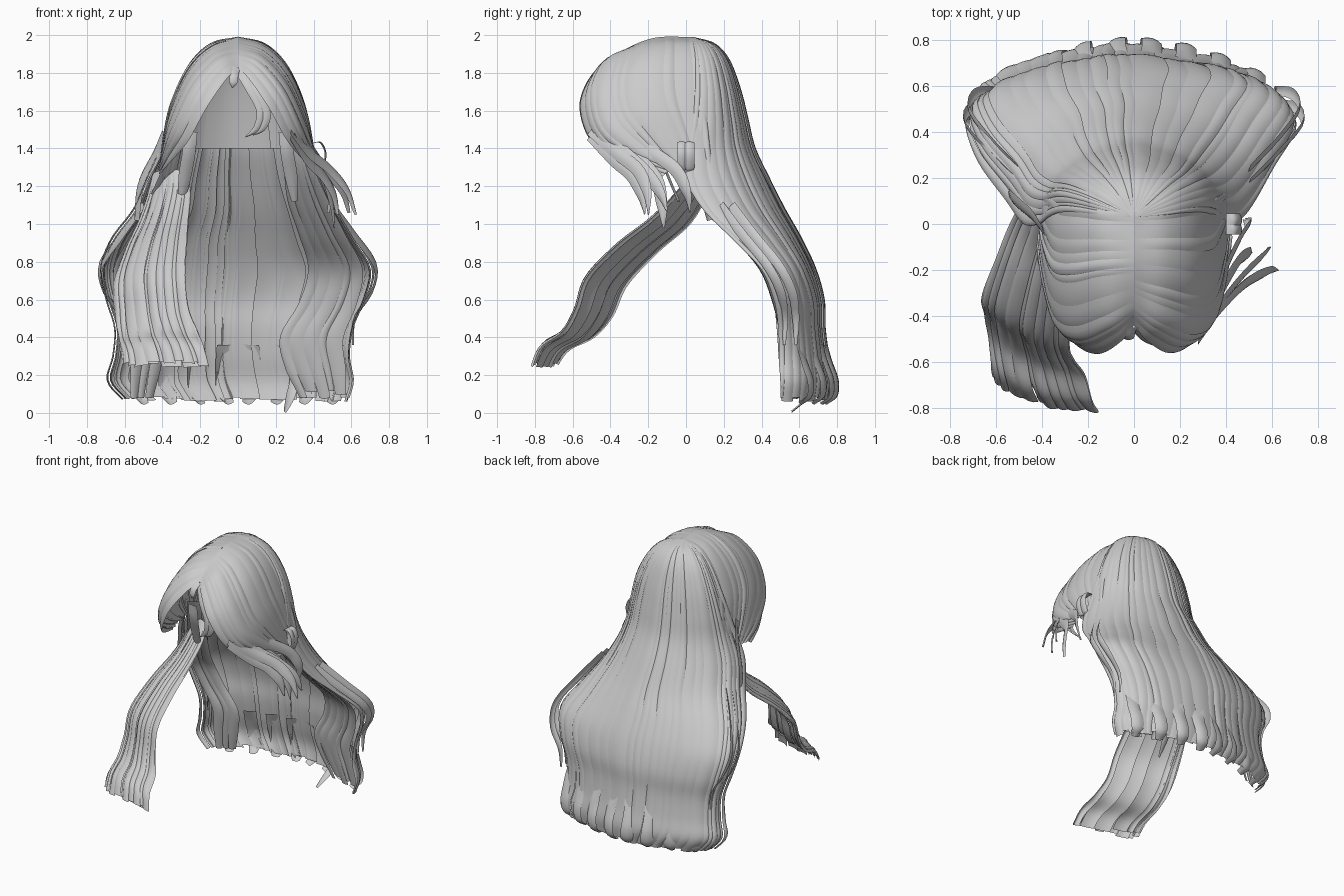
import bpy, math, random
from mathutils import Vector

if "Cube" in bpy.data.objects:
    bpy.data.objects.remove(bpy.data.objects["Cube"])

rnd = random.Random(4)
grey = bpy.data.materials.new("hair_grey")
grey.diffuse_color = (0.6, 0.6, 0.6, 1)
grey.use_nodes = True
grey.node_tree.nodes["Principled BSDF"].inputs["Base Color"].default_value = grey.diffuse_color


def spline(keys, t):
    """Smooth interpolation through evenly spaced keys, t in 0..1."""
    n = len(keys) - 1
    t = min(max(t, 0), 1) * n
    i = min(int(t), n - 1)
    f = t - i
    p1, p2 = Vector(keys[i]), Vector(keys[i + 1])
    p0 = Vector(keys[i - 1]) if i > 0 else p1 * 2 - p2
    p3 = Vector(keys[i + 2]) if i + 2 <= n else p2 * 2 - p1
    return p1 + (p2 - p0) * (f / 2) + (p0 * 2 - p1 * 5 + p2 * 4 - p3) * (f * f / 2) \
        + (p1 * 3 - p0 - p2 * 3 + p3) * (f ** 3 / 2)


def normal(surf, u, v):
    v = min(max(v, 0.03), 0.97)
    u = min(max(u, 0.02), 0.98)
    du = surf(u + 0.02, v) - surf(u - 0.02, v)
    dv = surf(u, v + 0.02) - surf(u, v - 0.02)
    return du.cross(dv).normalized()


def strands(name, surf, n, rows, side=1, arch=0.007, tip=0.95, ragged=0.02,
            sway=0.0, overlap=1.3, layer=0.006):
    """Cover surf(u, v) with n arched, overlapping ribbons running along v."""
    verts, faces, cols = [], [], 5
    edges = [0.0]
    for _ in range(n):
        edges.append(edges[-1] + rnd.uniform(0.5, 1.5))
    for k in range(n):
        a, b = edges[k] / edges[-1], edges[k + 1] / edges[-1]
        mid, half = (a + b) / 2, (b - a) / 2 * overlap
        end = 1 - rnd.random() * ragged
        lift = rnd.uniform(-layer, layer)
        tilt = rnd.uniform(-0.5, 0.5) * arch
        phase = rnd.uniform(0, 0.7)
        base = len(verts)
        for r in range(rows + 1):
            v = end * r / rows
            w = half * (1 - (1 - tip) * max(0, (r / rows - 0.6) / 0.4) ** 1.6)
            c = mid + sway * v * math.sin(14 * v + phase)
            for j in range(cols):
                s = 2 * j / (cols - 1) - 1
                u = min(max(c + w * s, 0), 1)
                off = arch * (1 - s * s) - arch / 2 + tilt * s + lift
                off *= min(1, v * 4)
                verts.append(surf(u, v) + normal(surf, u, v) * off * side)
                if r and j:
                    q = base + r * cols + j
                    f = (q, q - 1, q - cols - 1, q - cols)
                    faces.append(f if side > 0 else f[::-1])
    me = bpy.data.meshes.new(name)
    me.from_pydata(verts, [], faces)
    me.materials.append(grey)
    me.polygons.foreach_set("use_smooth", [True] * len(me.polygons))
    me.update()
    ob = bpy.data.objects.new(name, me)
    bpy.context.collection.objects.link(ob)
    return ob


def ribbon(name, path, width, out, tip=0.1, rows=18):
    """A single loose strand following a path, facing the out direction."""
    out = Vector(out)

    def surf(u, v):
        d = spline(path, v + 0.02) - spline(path, v - 0.02)
        return spline(path, v) + out.cross(d).normalized() * (u - 0.5) * width
    return strands(name, surf, 1, rows, -1, width * 0.15, tip, 0, overlap=1, layer=0)


def mirror(path, s):
    return [(x * s, y, z) for x, y, z in path]


# Back hair from crown to hem: height, left x, right x, side edge y, back y
BACK = [(1.99, -.01, .01, .03, .04), (1.955, -.14, .14, .04, .15), (1.87, -.24, .235, .05, .225),
        (1.72, -.32, .315, .05, .28), (1.56, -.37, .36, .03, .32), (1.4, -.41, .395, .0, .36),
        (1.24, -.48, .45, .0, .435), (1.08, -.55, .52, .09, .515), (.92, -.67, .61, .25, .605),
        (.76, -.725, .70, .40, .68), (.6, -.695, .67, .46, .725), (.45, -.65, .61, .48, .73),
        (.3, -.66, .59, .49, .75), (.17, -.69, .61, .5, .775), (.06, -.60, .58, .5, .76)]


def back_surface(u, v):
    z, xl, xr, ye, yb = spline(BACK, v)
    a = math.pi * (u - 0.5)
    return Vector(((xl + xr) / 2 + (xr - xl) / 2 * math.sin(a), ye + (yb - ye) * math.cos(a) ** .9
                   if math.cos(a) > 0 else ye, z))


strands("back_hair", back_surface, 26, 60, sway=0.014, ragged=0.015, layer=.009)

# Inner scalp layer ending in a straight edge at the nape
SCALP = [(1.93, .05, .1), (1.85, .2, .19), (1.72, .27, .24), (1.55, .32, .28), (1.4, .35, .31)]


def scalp_surface(u, v):
    z, x, yb = spline(SCALP, v)
    a = math.pi * (u - 0.5)
    return Vector((x * math.sin(a), .02 + (yb - .02) * math.cos(a), z))


strands("inner_scalp", scalp_surface, 7, 10, arch=.003, tip=1, ragged=0)

# Parted front hair: guides from crown to fringe, each from parting to ear
GUIDES = [
    [(0, .05, 1.99), (.14, .06, 1.955), (.25, .08, 1.84), (.33, .1, 1.66), (.375, .12, 1.48), (.41, .14, 1.3)],
    [(0, -.17, 1.985), (.14, -.18, 1.945), (.26, -.2, 1.83), (.35, -.18, 1.64), (.39, -.1, 1.46), (.41, .02, 1.29)],
    [(0, -.35, 1.91), (.12, -.42, 1.865), (.25, -.47, 1.71), (.345, -.42, 1.51), (.395, -.25, 1.37), (.42, -.06, 1.29)],
    [(0, -.44, 1.83), (.06, -.51, 1.765), (.16, -.56, 1.62), (.26, -.5, 1.44), (.36, -.33, 1.32), (.42, -.12, 1.25)],
]
for s, label in ((1, "right"), (-1, "left")):
    def lobe(u, v, s=s):
        p = spline([spline(g, v) for g in GUIDES], u)
        return Vector((p.x * s, p.y, p.z))
    strands("fringe_" + label, lobe, 11, 28, s, ragged=0.04, overlap=1.35, sway=.01)

    # Locks that frame the neck, in front of the back hair
    NECK = [(.22, .36, -.08, 1.45), (.24, .40, -.02, 1.3), (.26, .48, .1, 1.12),
            (.32, .57, .24, .94), (.37, .66, .39, .76), (.32, .63, .46, .58),
            (.22, .56, .5, .4), (.25, .57, .53, .23), (.32, .57, .56, .07)]

    def neck(u, v, s=s):
        xa, xb, y, z = spline(NECK, v)
        if s < 0:
            xa += (xb - xa) * .5
        return Vector((s * (xa + (xb - xa) * u), y + .06 * (1 - u), z))
    strands("neck_lock_" + label, neck, 4 + s, 36, -s, tip=0.8, ragged=0.04, sway=0.03, overlap=1.2)

    # Thin tendril beside the cheek
    ribbon("cheek_tendril_" + label, mirror([(.25, -.17, 1.49), (.26, -.15, 1.38),
           (.28, -.1, 1.26), (.3, -.04, 1.12)], s), .07, (0, -1, 0), .5)

    # Stray strands at the outer edge of the back hair
    for i in range(2):
        d = i * .06
        ribbon("stray_" + label, mirror([(.50, .18 + d, 1.1), (.62, .3 + d, .94),
               (.73 - d / 4, .43 + d, .78), (.71 - d / 4, .5 + d, .64),
               (.62, .52 + d, .5), (.61, .52 + d, .36)], s), .05, (s, -.3, 0), .3)

    # Hem ends curling outward
    for i in range(4):
        x = .07 + .15 * i
        y = .755 - .5 * x * x
        ribbon("hem_curl_" + label, mirror([(x, y - .02, .36), (x + .01, y + .015, .26),
               (x + .01, y + .045, .17), (x, y + .04, .09), (x - .02, y - .01, .05)], s),
               .09, (s * .4, 1, 0), .6)

# Lowest loose tip
ribbon("hem_tip", [(.30, .71, .3), (.30, .72, .18), (.28, .66, .09), (.25, .56, .005)], .05, (.2, 1, 0), .3)

# Long lock falling forward: left x, right x, y, height, left edge set-back
LOCK = [(-.45, -.27, .03, 1.27, .10), (-.48, -.25, -.05, 1.17, .16), (-.53, -.26, -.19, 1.03, .21),
        (-.60, -.27, -.37, .89, .22), (-.66, -.28, -.53, .72, .22), (-.65, -.26, -.59, .55, .20),
        (-.63, -.21, -.66, .43, .17), (-.62, -.18, -.77, .35, .15), (-.62, -.15, -.82, .23, .13)]


def lock_layer(depth):
    def surf(u, v):
        xa, xb, y, z, back = spline(LOCK, v)
        bulge = depth * math.sin(math.pi * u)
        return Vector((xa + (xb - xa) * u, y + back * (1 - u) - bulge * .7,
                       z + bulge * .5 - .04 * (1 - u) * math.sin(math.pi * v)))
    return surf


strands("front_lock", lock_layer(.045), 10, 40, -1, arch=.012, tip=.95, ragged=.03,
        sway=.03, overlap=1.35, layer=.01)
strands("front_lock_underside", lock_layer(-.015), 6, 40, -1, arch=.008, tip=.8, ragged=.06,
        sway=.02, overlap=1.2, layer=.008)

# Swept strands flicking out beside the cheek
FLICKS = [
    [(.28, -.5, 1.5), (.38, -.37, 1.38), (.49, -.26, 1.29), (.58, -.21, 1.18), (.625, -.2, 1.05)],
    [(.3, -.47, 1.5), (.39, -.33, 1.38), (.48, -.22, 1.28), (.56, -.14, 1.17), (.59, -.1, 1.06)],
    [(.28, -.5, 1.47), (.37, -.38, 1.34), (.45, -.29, 1.26), (.51, -.24, 1.16), (.53, -.22, 1.05)],
    [(.33, -.4, 1.46), (.40, -.26, 1.35), (.46, -.16, 1.24), (.5, -.13, 1.1), (.51, -.12, .98)],
    [(.36, -.3, 1.45), (.42, -.15, 1.36), (.47, -.05, 1.28), (.5, 0, 1.17), (.48, .02, 1.06)],
]
for path in FLICKS:
    ribbon("cheek_flick", path, .07, (.8, -.5, .4))

# Side strand behind the front lock
ribbon("left_side_strand", [(-.39, -.04, 1.47), (-.44, .03, 1.36),
       (-.52, .1, 1.2), (-.54, .13, 1.02)], .09, (-1, -.3, 0), .5)

# Short wisps over the forehead
WISPS = [
    [(.0, -.45, 1.82), (.06, -.51, 1.72), (.12, -.53, 1.6), (.10, -.52, 1.51), (.04, -.5, 1.46)],
    [(.02, -.46, 1.8), (.10, -.52, 1.7), (.15, -.53, 1.59), (.13, -.52, 1.51), (.08, -.5, 1.47)],
    [(-.01, -.45, 1.83), (-.02, -.49, 1.79), (-.025, -.5, 1.75), (-.03, -.49, 1.72)],
]
for path in WISPS:
    ribbon("forehead_wisp", path, .045, (0, -1, 0))

# Small curl tucked at the ear
for dy in (-.02, .02):
    ribbon("ear_curl", [(.40, dy, 1.43), (.44, dy, 1.43), (.465, dy, 1.37),
           (.445, dy, 1.29), (.41, dy, 1.27)], .05, (.7, 0, .7), .7)
